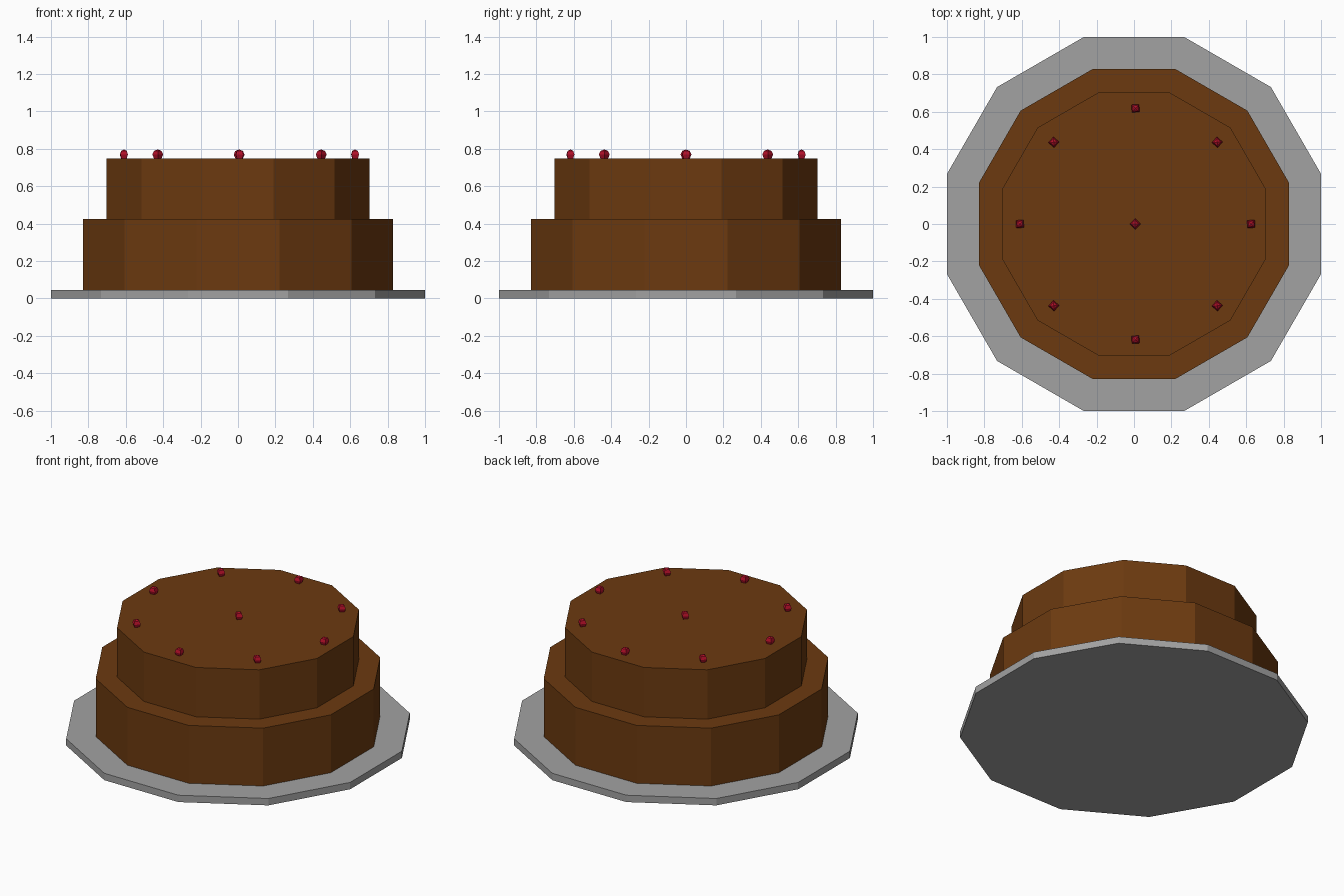
import bpy
import math

if "Cube" in bpy.data.objects:
    bpy.data.objects.remove(bpy.data.objects["Cube"])


def material(name, rgb):
    m = bpy.data.materials.new(name)
    m.diffuse_color = (*rgb, 1.0)
    m.use_nodes = True
    m.node_tree.nodes["Principled BSDF"].inputs["Base Color"].default_value = m.diffuse_color
    return m


grey = material("plate grey", (0.36, 0.36, 0.36))
brown = material("chocolate brown", (0.15, 0.042, 0.005))
red = material("cherry red", (0.45, 0.005, 0.022))


def tier(name, half_width, z0, z1, mat):
    """Twelve-sided disc with flat sides facing the axes."""
    bpy.ops.mesh.primitive_cylinder_add(
        vertices=12, radius=half_width / math.cos(math.pi / 12), depth=z1 - z0,
        location=(0, 0, (z0 + z1) / 2), rotation=(0, 0, math.pi / 12))
    ob = bpy.context.object
    ob.name = name
    ob.data.materials.append(mat)


def cherry(name, x, y, turn):
    """Small four-sided faceted ball."""
    bpy.ops.mesh.primitive_uv_sphere_add(
        segments=4, ring_count=4, radius=0.029,
        location=(x, y, 0.769), rotation=(0, 0, turn))
    ob = bpy.context.object
    ob.name = name
    ob.scale = (1, 1, 0.95)
    ob.data.materials.append(red)


# Plate and two cake layers
tier("plate", 1.0, 0.0, 0.045, grey)
tier("lower_layer", 0.828, 0.045, 0.424, brown)
tier("upper_layer", 0.704, 0.424, 0.747, brown)

# Cherries: one in the middle, eight in a ring
cherry("cherry_centre", 0.006, 0, 0)
for i in range(8):
    a = i * math.pi / 4
    cherry(f"cherry_{i + 1}", 0.008 + 0.618 * math.cos(a), 0.618 * math.sin(a),
           a + math.radians(48))
    if i % 2:
        bpy.context.object.rotation_euler.z = math.radians(3)
